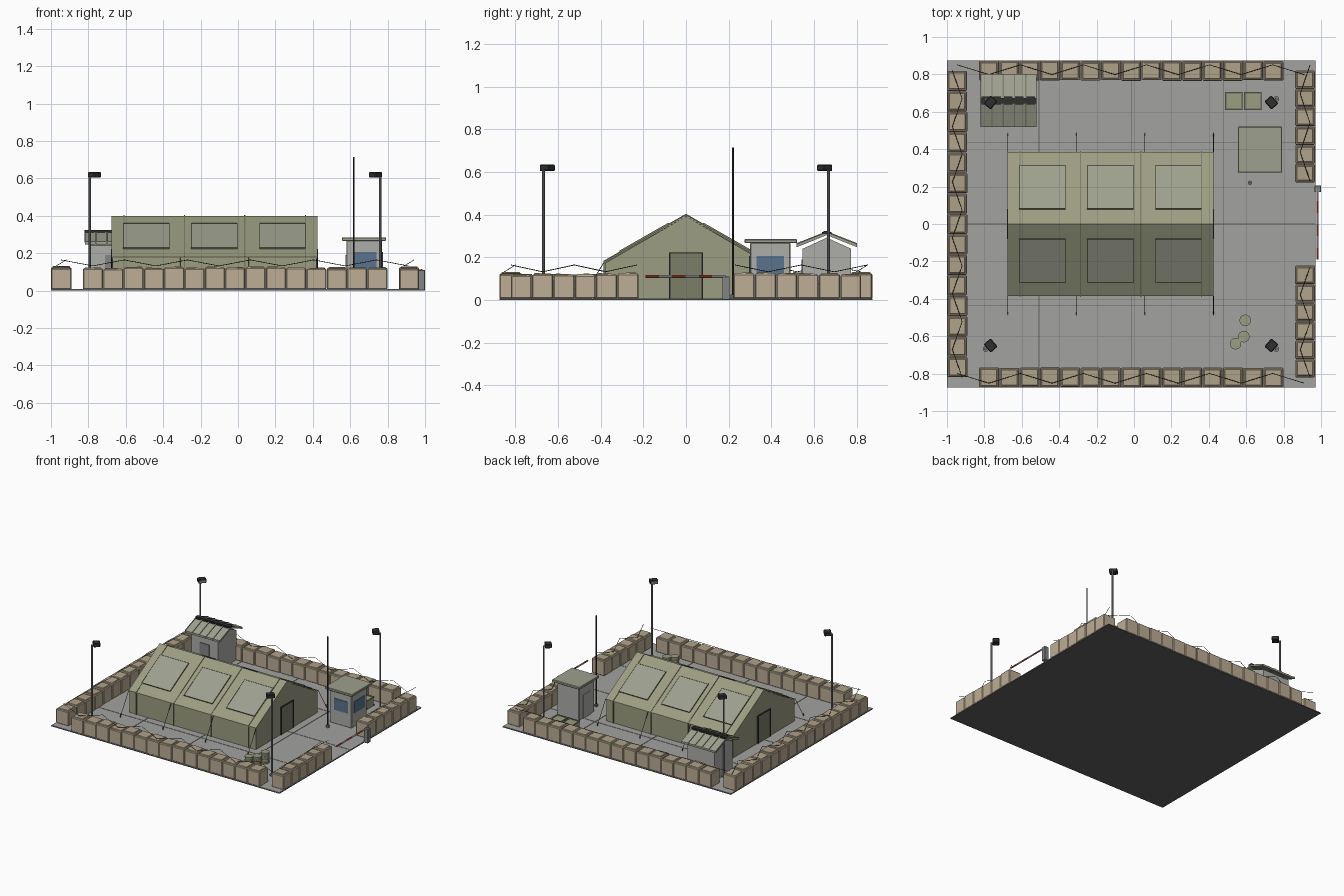
import bpy, bmesh, math, random
from mathutils import Vector, Matrix

if "Cube" in bpy.data.objects:
    bpy.data.objects.remove(bpy.data.objects["Cube"])

random.seed(4)


def mat(name, r, g, b):
    m = bpy.data.materials.new(name)
    m.diffuse_color = (r, g, b, 1)
    m.use_nodes = True
    m.node_tree.nodes["Principled BSDF"].inputs["Base Color"].default_value = m.diffuse_color
    return m


TAN = mat("tan", .51, .42, .30)
SOIL = mat("soil", .43, .36, .25)
OLIVE = mat("olive", .33, .34, .22)
PANEL = mat("panel", .34, .35, .27)
DRAB = mat("drab", .20, .21, .14)
DARK = mat("dark", .03, .03, .03)
SLAB = mat("slab", .36, .36, .35)
BASE = mat("base", .12, .12, .12)
GREY = mat("shed_grey", .42, .42, .40)
STEEL = mat("steel", .22, .23, .24)
GLASS = mat("glass", .10, .17, .27)
RED = mat("red", .55, .08, .05)
WHITE = mat("white", .75, .75, .72)


def finish(name, bm, m):
    bmesh.ops.recalc_face_normals(bm, faces=bm.faces)
    me = bpy.data.meshes.new(name)
    bm.to_mesh(me)
    bm.free()
    me.materials.append(m)
    ob = bpy.data.objects.new(name, me)
    bpy.context.collection.objects.link(ob)
    return ob


def box(name, lo, hi, m, bevel=0, rot=None):
    lo, hi = Vector(lo), Vector(hi)
    bm = bmesh.new()
    bmesh.ops.create_cube(bm, size=1)
    bmesh.ops.scale(bm, vec=hi - lo, verts=bm.verts)
    if bevel:
        bmesh.ops.bevel(bm, geom=bm.edges[:], offset=bevel, segments=1, affect='EDGES')
    ob = finish(name, bm, m)
    ob.matrix_world = Matrix.Translation((lo + hi) / 2) @ (rot or Matrix())
    return ob


def rod(name, a, b, r, m, sides=8):
    a, b = Vector(a), Vector(b)
    bm = bmesh.new()
    bmesh.ops.create_cone(bm, cap_ends=True, segments=sides, radius1=r, radius2=r, depth=(b - a).length)
    ob = finish(name, bm, m)
    q = (b - a).to_track_quat('Z', 'Y').to_matrix().to_4x4()
    ob.matrix_world = Matrix.Translation((a + b) / 2) @ q
    return ob


def extrude_x(name, profile, x0, x1, m):
    bm = bmesh.new()
    f = bm.faces.new([bm.verts.new((x0, y, z)) for y, z in profile])
    ext = bmesh.ops.extrude_face_region(bm, geom=[f])["geom"]
    bmesh.ops.translate(bm, vec=(x1 - x0, 0, 0), verts=[v for v in ext if isinstance(v, bmesh.types.BMVert)])
    return finish(name, bm, m)


def wire(name, pts, r=.0018):
    cu = bpy.data.curves.new(name, 'CURVE')
    cu.dimensions = '3D'
    cu.bevel_depth = r
    cu.bevel_resolution = 0
    s = cu.splines.new('POLY')
    s.points.add(len(pts) - 1)
    for p, c in zip(s.points, pts):
        p.co = (*c, 1)
    cu.materials.append(DARK)
    ob = bpy.data.objects.new(name, cu)
    bpy.context.collection.objects.link(ob)


# ground plate and concrete slabs
box("ground_plate", (-1, -.875, 0), (.97, .875, .005), BASE)
for i in range(4):
    for j in range(4):
        x, y = -1 + i * .4925, -.875 + j * .4375
        box("ground_slab", (x + .002, y + .002, .001), (x + .4905, y + .4355, .008), SLAB)


# earth-filled perimeter wall
def wall(name, a, b, n, cross, along_x):
    step = (b - a) / n
    for i in range(n):
        s, e = a + i * step + .001, a + (i + 1) * step - .001
        h = random.uniform(.115, .124)
        c0, c1 = cross[0] + random.uniform(0, .004), cross[1] - random.uniform(0, .004)
        lo, hi = ((s, c0), (e, c1)) if along_x else ((c0, s), (c1, e))
        box(name + "_block", (*lo, .006), (*hi, h), TAN, .005)
        tilt = Matrix.Rotation(random.uniform(-.06, .06), 4, 'Y' if along_x else 'X')
        box(name + "_fill", (lo[0] + .009, lo[1] + .009, h - .01), (hi[0] - .009, hi[1] - .009, h + .005), SOIL, .003, tilt)


wall("front_wall", -.83, .80, 15, (-.875, -.765), True)
wall("back_wall", -.83, .80, 15, (.765, .875), True)
wall("left_wall", -.82, .82, 15, (-1, -.89), False)
wall("right_wall_rear", .222, .822, 6, (.86, .97), False)
wall("right_wall_front", -.822, -.222, 6, (.86, .97), False)


# zigzag wire on the walls
def zigzag(name, a, b, n, c, along_x):
    pts = []
    for i in range(n + 1):
        t, k = a + (b - a) * i / n, (-1) ** i
        u = c + k * .026
        pts.append((t, u, .148 + k * .016) if along_x else (u, t, .148 + k * .016))
    wire(name, pts)


zigzag("front_wire", -.945, .91, 11, -.825, True)
zigzag("back_wire", -.945, .91, 11, .825, True)
zigzag("left_wire", -.82, .82, 11, -.945, False)
zigzag("right_wire_rear", .23, .85, 4, .915, False)
zigzag("right_wire_front", -.23, -.82, 4, .915, False)

# main tent
extrude_x("tent_body", [(-.38, .006), (.38, .006), (.38, .172), (0, .392), (-.38, .172)], -.67, .42, OLIVE)
extrude_x("tent_roof", [(-.386, .172), (0, .392), (.386, .172), (.386, .18), (0, .4), (-.386, .18)], -.675, .425, OLIVE)
for x in (-.61, -.287, .036, .36):
    extrude_x("tent_rib", [(-.387, .008), (.387, .008), (.387, .183), (0, .404), (-.387, .183)], x - .003, x + .003, DRAB)
slope = math.atan2(.22, .386)
for s in (1, -1):
    for i in range(3):
        c = Vector((-.49 + i * .364, s * .195, .4 - .195 * .57 + .002))
        d = Vector((.122, .132, .004))
        R = Matrix.Rotation(-s * slope, 4, 'X')
        box("roof_panel", c - d, c + d, PANEL, .002, R)
        # thin border round each panel
        for u, v, w, l in ((0, .132, .123, .002), (0, -.132, .123, .002), (.122, 0, .002, .133), (-.122, 0, .002, .133)):
            p = c + R.to_3x3() @ Vector((u, v, .002))
            e = Vector((w, l, .004))
            box("panel_border", p - e, p + e, DRAB, 0, R)
    for x in (-.675, -.308, .058, .425):
        rod("guy_rope", (x, s * .385, .175), (x, s * .485, .012), .0018, DARK, 5)
        rod("rope_stake", (x, s * .485, .005), (x, s * .485, .03), .004, STEEL, 6)

# tent doors at both ends
for x, s in ((.42, 1), (-.67, -1)):
    def end(name, y0, y1, z0, z1, t, m):
        xs = sorted((x, x + s * t))
        box(name, (xs[0], y0, z0), (xs[1], y1, z1), m)
    end("tent_door", -.073, .073, .006, .217, .005, DRAB)
    end("door_lintel", -.079, .079, .217, .223, .009, DARK)
    for y in (-.076, .076):
        end("door_jamb", y - .003, y + .003, .006, .22, .009, DARK)

# gabled hut in the back left corner
extrude_x("hut_body", [(.547, .006), (.773, .006), (.773, .24), (.66, .292), (.547, .24)], -.785, -.555, GREY)
for s in (1, -1):
    for i in range(5):
        x = -.82 + i * .06
        P = [(.66, .304), (.66 + s * .142, .247), (.66 + s * .142, .262), (.66, .318)]
        extrude_x("hut_roof_sheet", P, x + .001, x + .059, PANEL)
        Q = [(.66, .312), (.66 + s * .142, .256), (.66 + s * .142, .266), (.66, .322)]
        extrude_x("hut_roof_seam", Q, x - .002 if i else x, x + .004, DRAB)
box("hut_ridge_cap", (-.82, .645, .31), (-.52, .675, .323), DARK)
for i in range(5):
    box("hut_ridge_clip", (-.815 + i * .06, .638, .305), (-.77 + i * .06, .682, .319), DARK)
box("hut_door", (-.71, .541, .006), (-.63, .549, .19), STEEL)

# guard booth by the gate
box("booth_body", (.58, .30, .006), (.77, .49, .268), GREY, .004)
box("booth_roof", (.555, .275, .266), (.792, .52, .285), PANEL, .003)
box("booth_front_window", (.62, .296, .115), (.74, .302, .205), GLASS)
box("booth_side_window", (.768, .33, .115), (.774, .46, .205), GLASS)
box("booth_door", (.576, .35, .008), (.582, .44, .19), GREY)

# mast antenna
rod("antenna_base", (.62, .22, .005), (.62, .22, .025), .012, STEEL)
rod("antenna", (.62, .22, .005), (.62, .22, .715), .004, DARK)

# corner floodlights
for px, hx, sx in ((-.793, -.767, -1), (.76, .735, 1)):
    for sy in (-1, 1):
        rod("light_pole", (px, sy * .668, .005), (px, sy * .668, .61), .007, STEEL, 10)
        rod("pole_foot", (px, sy * .668, .005), (px, sy * .668, .018), .016, STEEL, 10)
        R = Matrix.Rotation(math.atan2(-sy * .66, -sx * .76), 4, 'Z')
        c, d = Vector((hx, sy * .65, .619)), Vector((.024, .029, .015))
        box("floodlight", c - d, c + d, DARK, .004, R)
        f = c + R.to_3x3() @ Vector((.024, 0, 0))
        e = Vector((.002, .024, .011))
        box("floodlight_lens", f - e, f + e, STEEL, 0, R)

# barrels
for x, y in ((.595, -.515), (.587, -.602), (.543, -.64)):
    rod("barrel", (x, y, .006), (x, y, .09), .029, DRAB, 14)
    for z in (.009, .034, .06, .087):
        rod("barrel_hoop", (x, y, z - .002), (x, y, z + .005), .031, OLIVE, 14)

# crates
for x in (.49, .592):
    box("crate", (x, .612, .006), (x + .088, .702, .075), OLIVE, .003)
    for y in (.612, .697):
        for z in (.01, .07):
            box("crate_batten", (x - .003, y - .003, z), (x + .091, y + .008, z + .009), DRAB)
    for u in (x - .003, x + .081):
        box("crate_edge", (u, .609, .07), (u + .01, .705, .079), DRAB)

# gate barrier
box("barrier_post", (.965, .17, 0), (1, .205, .11), STEEL, .002)
for i in range(6):
    y = -.19 + i * .0625
    rod("barrier_arm", (.981, y, .11), (.981, y + .0625, .11), .006, WHITE if i % 2 else RED)
